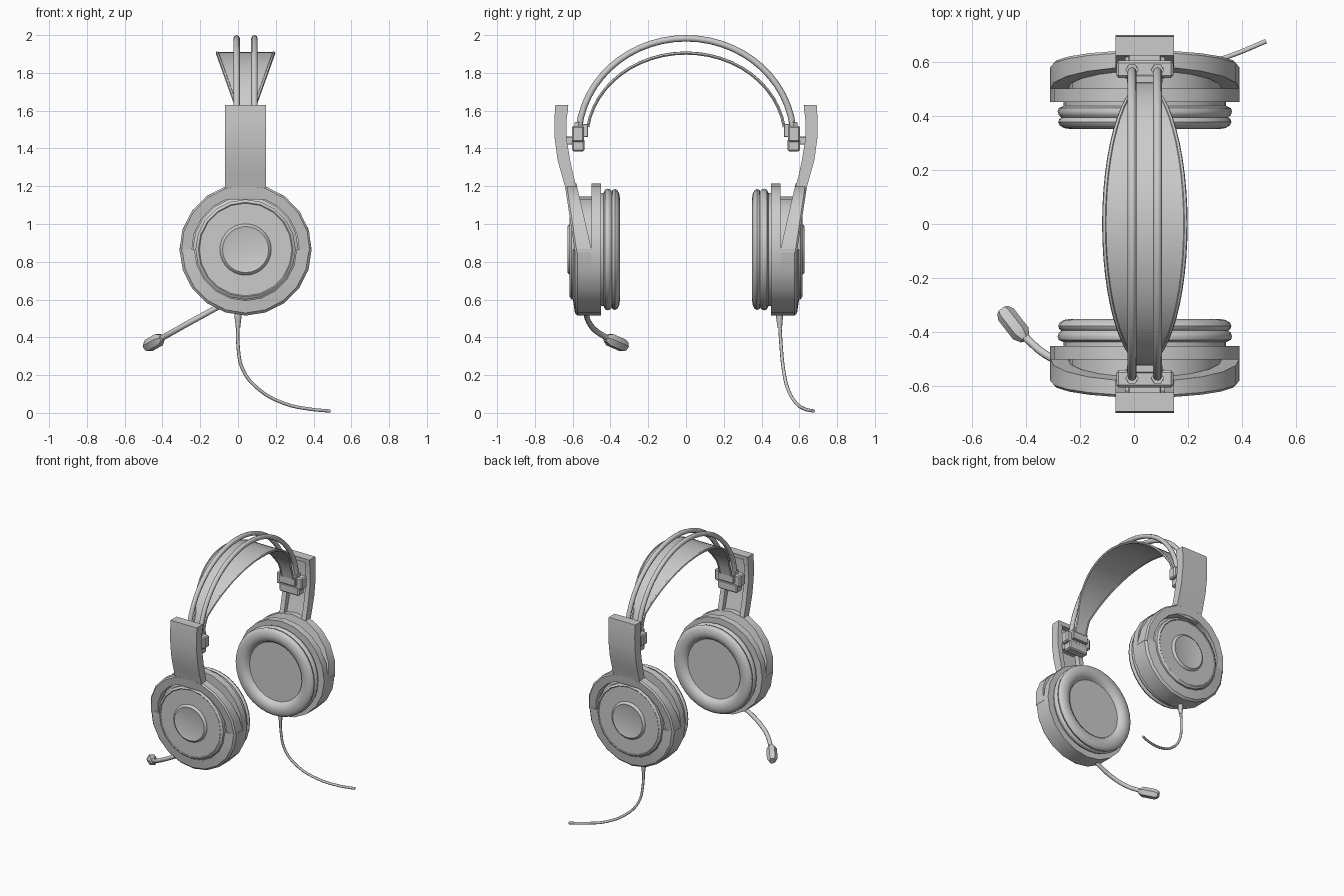
import bpy, bmesh
from math import sin, cos, pi, radians
from mathutils import Vector

if "Cube" in bpy.data.objects:
    bpy.data.objects.remove(bpy.data.objects["Cube"])

CX, CZ = 0.04, 0.865      # centre of the ear cups


def add_object(bm, name, side=1, angle=30):
    """Turn a bmesh into an object; side=-1 mirrors it to the -y cup."""
    bm = bm.copy()
    for v in bm.verts:
        v.co.y *= side
    bmesh.ops.remove_doubles(bm, verts=bm.verts, dist=1e-5)
    bmesh.ops.recalc_face_normals(bm, faces=bm.faces)
    me = bpy.data.meshes.new(name)
    bm.to_mesh(me)
    bm.free()
    ob = bpy.data.objects.new(name, me)
    bpy.context.collection.objects.link(ob)
    finish(ob, angle)
    return ob


def finish(ob, angle=30):
    bpy.ops.object.select_all(action='DESELECT')
    ob.select_set(True)
    bpy.context.view_layer.objects.active = ob
    if ob.type == 'CURVE':
        bpy.ops.object.convert(target='MESH')
    bpy.ops.object.shade_smooth_by_angle(angle=radians(angle))


def pair(bm, name, angle=30):
    for side, label in ((1, "rear_"), (-1, "front_")):
        add_object(bm, label + name, side, angle)
    bm.free()


def lathe(profile, n=20, a0=0.0, a1=2 * pi, closed=False):
    """Sweep (radius, y) points about the cup axis."""
    bm = bmesh.new()
    full = abs(a1 - a0 - 2 * pi) < 1e-6
    rings = []
    for i in range(n if full else n + 1):
        a = a0 + (a1 - a0) * i / n
        rings.append([bm.verts.new((CX + r * cos(a), y, CZ + r * sin(a)))
                      for r, y in profile])
    m = len(profile)
    for i in range(n):
        p, q = rings[i], rings[(i + 1) % len(rings)]
        for j in range(m if closed else m - 1):
            k = (j + 1) % m
            bm.faces.new((p[j], p[k], q[k], q[j]))
    if not full:
        bm.faces.new(rings[0])
        bm.faces.new(rings[-1])
    bmesh.ops.remove_doubles(bm, verts=bm.verts, dist=1e-5)
    return bm


def extrude_x(yz, x0, x1):
    bm = bmesh.new()
    a = [bm.verts.new((x0, y, z)) for y, z in yz]
    b = [bm.verts.new((x1, y, z)) for y, z in yz]
    bm.faces.new(a)
    bm.faces.new(b)
    for i in range(len(yz)):
        j = (i + 1) % len(yz)
        bm.faces.new((a[i], a[j], b[j], b[i]))
    return bm


def box(half, y0, y1, z0, z1, bevel=0.008):
    bm = extrude_x([(y0, z0), (y1, z0), (y1, z1), (y0, z1)], CX - half, CX + half)
    bmesh.ops.bevel(bm, geom=bm.edges[:], offset=bevel, segments=1, affect='EDGES')
    return bm


def tube(name, pts, r, smooth=False, radii=None, res=2):
    cu = bpy.data.curves.new(name, 'CURVE')
    cu.dimensions = '3D'
    cu.bevel_depth, cu.bevel_resolution, cu.use_fill_caps = r, res, True
    cu.resolution_u = 4
    if smooth:
        sp = cu.splines.new('BEZIER')
        sp.bezier_points.add(len(pts) - 1)
        for bp, p in zip(sp.bezier_points, pts):
            bp.co = p
            bp.handle_left_type = bp.handle_right_type = 'AUTO'
    else:
        sp = cu.splines.new('POLY')
        sp.points.add(len(pts) - 1)
        for i, p in enumerate(pts):
            sp.points[i].co = (*p, 1)
            sp.points[i].radius = radii[i] if radii else 1
    ob = bpy.data.objects.new(name, cu)
    bpy.context.collection.objects.link(ob)
    finish(ob, 50)


# Ear cushions: two soft rolls around a recessed speaker cover
pair(lathe([(0, 0.385), (0.215, 0.385), (0.225, 0.368), (0.245, 0.354), (0.27, 0.35),
            (0.298, 0.354), (0.314, 0.364), (0.32, 0.376), (0.316, 0.388), (0.308, 0.393),
            (0.318, 0.402), (0.322, 0.415), (0.318, 0.428), (0.30, 0.436),
            (0.30, 0.46), (0, 0.46)], 32), "ear_cushion", 40)

# Cup flange and inner core
pair(lathe([(0, 0.45), (0.35, 0.45), (0.35, 0.50), (0.28, 0.50), (0.28, 0.572),
            (0.265, 0.58), (0.265, 0.606), (0.25, 0.616), (0.245, 0.612),
            (0, 0.612)]), "ear_cup")
# Lower half of the outer shell
pair(lathe([(0.27, 0.49), (0.35, 0.49), (0.35, 0.574), (0.336, 0.588), (0.27, 0.598)],
           10, pi, 2 * pi, True), "lower_shell")
# Round centre cap
pair(lathe([(0.138, 0.605), (0.135, 0.617), (0.122, 0.627), (0.108, 0.623),
            (0, 0.621)], 28), "centre_cap", 45)

# Yoke: upper half ring leaning outwards towards the stem
yoke = lathe([(0.285, 0.50), (0.35, 0.50), (0.35, 0.58), (0.34, 0.59), (0.285, 0.59)],
             10, -0.04, pi + 0.04, True)
for v in yoke.verts:
    v.co.y += (v.co.z - CZ) * (0.23 if v.co.y < 0.55 else 0.15)
pair(yoke, "yoke")

# Stem: curved channel, open on the inside
STEM = [(0.562, 0.626, 1.13), (0.578, 0.638, 1.19), (0.597, 0.658, 1.26),
        (0.614, 0.68, 1.34), (0.632, 0.695, 1.45), (0.632, 0.697, 1.55),
        (0.623, 0.692, 1.63)]


def stem_part(rows, depth=None):
    outer = [(o, z) for i, o, z in rows]
    inner = [(i if depth is None else o - depth, z) for i, o, z in rows]
    return outer + inner[::-1]


pair(extrude_x(stem_part(STEM, 0.025), CX - 0.1, CX + 0.1), "stem_plate")
for s, label in ((-1, "left"), (1, "right")):
    pair(extrude_x(stem_part(STEM), CX + s * 0.108, CX + s * 0.072), "stem_rail_" + label)
pair(extrude_x(stem_part(STEM[:2]), CX - 0.09, CX + 0.09), "stem_foot")
pair(extrude_x(stem_part([(0.626, 0.694, 1.60), STEM[-1]]), CX - 0.09, CX + 0.09), "stem_cap")

# Headband brackets
pair(box(0.105, 0.54, 0.603, 1.435, 1.52), "bracket")
pair(box(0.08, 0.537, 0.603, 1.385, 1.45), "bracket_base")
pair(box(0.06, 0.595, 0.685, 1.42, 1.462, 0.004), "bracket_slider")
pair(box(0.065, 0.518, 0.55, 1.46, 1.53, 0.004), "strap_clip")

# Twin arch tubes with hexagonal collars
for x, label in ((-0.007, "left"), (0.087, "right")):
    tube("arch_tube_" + label,
         [(x, 0.57 * cos(pi * i / 28), 1.45 + 0.533 * sin(pi * i / 28)) for i in range(29)], 0.017)
    for s, end in ((1, "rear"), (-1, "front")):
        tube("arch_collar_%s_%s" % (end, label),
             [(x, s * 0.57, 1.50), (x, s * 0.568, 1.54)], 0.024, res=1)


# Head strap: wide in the middle, narrow at the ends, with rolled edges
def strap_row(t):
    half = max(0.05, 0.155 - 0.163 * (1 - sin(t)))
    return half, Vector((CX, 0.525 * cos(t), 1.45 + 0.455 * sin(t)))


ts = [0.14 + (pi - 0.28) * i / 24 for i in range(25)]
bm = bmesh.new()
rows = []
for t in ts:
    half, c = strap_row(t)
    n = Vector((0, cos(t) / 0.525, sin(t) / 0.455)).normalized() * 0.005
    rows.append([bm.verts.new(c + Vector((sx * half, 0, 0)) + n * sn)
                 for sx, sn in ((-1, -1), (1, -1), (1, 1), (-1, 1))])
for p, q in zip(rows, rows[1:]):
    for j in range(4):
        k = (j + 1) % 4
        bm.faces.new((p[j], p[k], q[k], q[j]))
bm.faces.new(rows[0])
bm.faces.new(rows[-1])
add_object(bm, "head_strap")
bm.free()
for s, label in ((-1, "left"), (1, "right")):
    pts = []
    for t in ts:
        half, c = strap_row(t)
        pts.append(c + Vector((s * (half - 0.006), 0, 0)))
    tube("strap_edge_" + label, pts, 0.009, res=1)

# Microphone boom and capsule
tube("mic_boom", [(-0.08, -0.53, 0.575), (-0.18, -0.527, 0.52), (-0.25, -0.515, 0.482),
                  (-0.33, -0.48, 0.437), (-0.41, -0.41, 0.392)], 0.015, True)
a, b = Vector((-0.402, -0.425, 0.397)), Vector((-0.485, -0.318, 0.35))
tube("mic_capsule", [a, a.lerp(b, 0.2), a.lerp(b, 0.85), b], 0.036,
     radii=[0.55, 1, 1, 0.7], res=1)

# Cable with strain relief
tube("cable_relief", [(0, 0.495, 0.54), (0, 0.495, 0.505), (0, 0.497, 0.45)], 0.018,
     radii=[1, 1, 0.65])
tube("cable", [(0, 0.496, 0.48), (0, 0.503, 0.36), (0.025, 0.516, 0.23),
               (0.11, 0.54, 0.125), (0.245, 0.585, 0.05), (0.38, 0.63, 0.02),
               (0.487, 0.675, 0.01)], 0.009, True)
